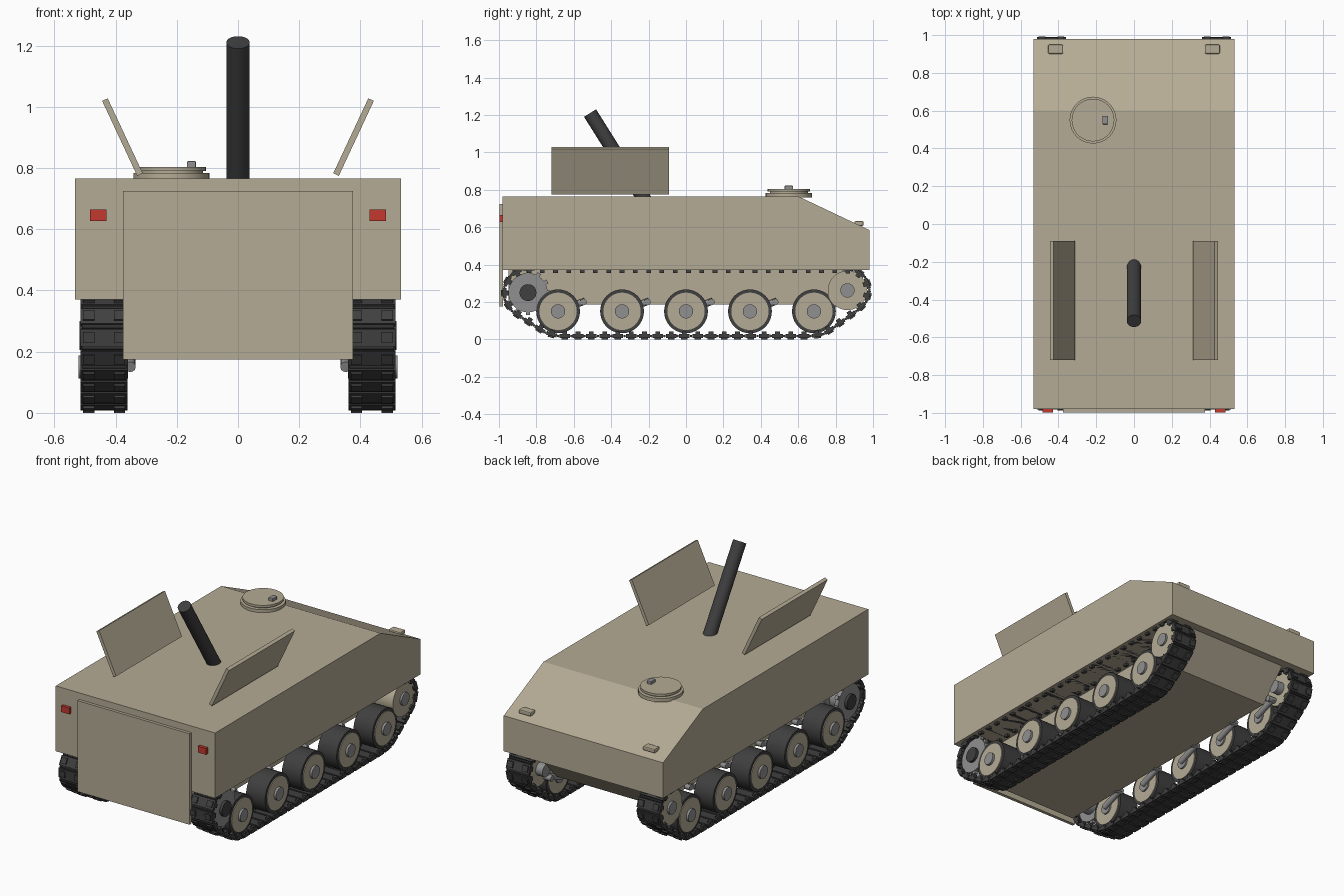
import bpy, bmesh, math
from mathutils import Matrix, Vector
from mathutils.geometry import convex_hull_2d

if "Cube" in bpy.data.objects:
    bpy.data.objects.remove(bpy.data.objects["Cube"])


def material(name, rgb):
    m = bpy.data.materials.new(name)
    m.diffuse_color = (*rgb, 1)
    m.use_nodes = True
    m.node_tree.nodes["Principled BSDF"].inputs["Base Color"].default_value = m.diffuse_color
    return m


TAN = material("tan_paint", (0.46, 0.41, 0.30))
DARK = material("dark_rubber", (0.05, 0.05, 0.05))
STEEL = material("steel", (0.28, 0.28, 0.28))
RED = material("red_lens", (0.55, 0.04, 0.03))


def finish(name, bm, mat, mirror=False, smooth=False, bevel=0):
    bmesh.ops.recalc_face_normals(bm, faces=bm.faces)
    me = bpy.data.meshes.new(name)
    bm.to_mesh(me)
    bm.free()
    ob = bpy.data.objects.new(name, me)
    bpy.context.collection.objects.link(ob)
    me.materials.append(mat)
    if bevel:
        b = ob.modifiers.new("bevel", "BEVEL")
        b.width, b.segments = bevel, 2
    if mirror:
        ob.modifiers.new("mirror", "MIRROR").use_mirror_merge = False
    if smooth:
        bpy.ops.object.select_all(action="DESELECT")
        ob.select_set(True)
        bpy.context.view_layer.objects.active = ob
        bpy.ops.object.shade_smooth_by_angle(angle=math.radians(35))
    return ob


def add_box(bm, c, s, frame=Matrix()):
    bmesh.ops.create_cube(bm, size=1, matrix=frame @ Matrix.Translation(c) @ Matrix.Diagonal((*s, 1)))


def add_rod(bm, a, b, r, seg=32, r2=None):
    a, b = Vector(a), Vector(b)
    rot = (b - a).to_track_quat("Z", "Y").to_matrix().to_4x4()
    bmesh.ops.create_cone(bm, cap_ends=True, segments=seg, radius1=r, radius2=r if r2 is None else r2,
                          depth=(b - a).length, matrix=Matrix.Translation((a + b) / 2) @ rot)


def box(name, c, s, mat, frame=Matrix(), **kw):
    bm = bmesh.new()
    add_box(bm, c, s, frame)
    return finish(name, bm, mat, **kw)


def rod(name, a, b, r, mat, seg=32, r2=None, **kw):
    bm = bmesh.new()
    add_rod(bm, a, b, r, seg, r2)
    return finish(name, bm, mat, smooth=True, **kw)


def slab(name, profile, half, mat):
    """Extrude a side (y, z) profile across x."""
    bm = bmesh.new()
    f = bm.faces.new([bm.verts.new((-half, y, z)) for y, z in profile])
    new = bmesh.ops.extrude_face_region(bm, geom=[f])["geom"]
    bmesh.ops.translate(bm, vec=(2 * half, 0, 0), verts=[v for v in new if isinstance(v, bmesh.types.BMVert)])
    return finish(name, bm, mat)


# Hull
slab("upper_hull", [(-0.98, 0.37), (0.98, 0.37), (0.98, 0.585), (0.6, 0.765), (-0.98, 0.765)], 0.533, TAN)
slab("lower_hull", [(-0.95, 0.187), (0.76, 0.187), (0.93, 0.371), (-0.95, 0.371)], 0.335, TAN)
box("rear_door", (0, -0.988, 0.45), (0.75, 0.02, 0.55), TAN)
box("tail_light", (0.457, -0.988, 0.646), (0.054, 0.02, 0.038), RED, mirror=True)
box("nose_lamp", (0.415, 0.925, 0.62), (0.08, 0.048, 0.025), TAN, mirror=True, bevel=0.006)

# Crew hatch
rod("hatch_ring", (-0.217, 0.55, 0.76), (-0.217, 0.55, 0.783), 0.124, TAN)
rod("hatch_seat", (-0.217, 0.55, 0.783), (-0.217, 0.55, 0.79), 0.102, TAN)
rod("hatch_lid", (-0.217, 0.55, 0.79), (-0.217, 0.55, 0.804), 0.113, TAN)
box("hatch_handle", (-0.152, 0.55, 0.808), (0.03, 0.045, 0.028), STEEL, bevel=0.004)

# Barrel and open roof doors
rod("mortar_barrel", (0, -0.17, 0.665), (0, -0.513, 1.21), 0.038, DARK)
lean = math.atan2(0.115, 0.246)
box("roof_door", (0, 0, 0), (0.02, 0.63, 0.27), TAN, mirror=True,
    frame=Matrix.Translation((0.3775, -0.405, 0.901)) @ Matrix.Rotation(lean, 4, "Y"))

# Road wheels with trailing arms
for i in range(5):
    y, z = 0.342 * (i - 2), 0.15
    rod(f"road_wheel_tyre_{i}", (0.375, y, z), (0.502, y, z), 0.117, DARK, 40, mirror=True)
    rod(f"road_wheel_disc_{i}", (0.370, y, z), (0.507, y, z), 0.1, TAN, 40, mirror=True)
    rod(f"road_wheel_hub_{i}", (0.36, y, z), (0.521, y, z), 0.038, STEEL, 24, mirror=True)
    rod(f"swing_arm_{i}", (0.352, y, z), (0.352, y + 0.145, z + 0.055), 0.018, STEEL, 12, mirror=True)
    rod(f"arm_pivot_{i}", (0.32, y + 0.135, z + 0.05), (0.37, y + 0.135, z + 0.05), 0.018, STEEL, 12, mirror=True)

# Idler
rod("idler_wheel", (0.375, 0.863, 0.262), (0.505, 0.863, 0.262), 0.105, TAN, 40, mirror=True)
rod("idler_hub", (0.33, 0.863, 0.262), (0.517, 0.863, 0.262), 0.038, STEEL, 24, mirror=True)

# Toothed drive sprocket
bm = bmesh.new()
for x in (0.385, 0.475):
    add_rod(bm, (x, -0.845, 0.25), (x + 0.025, -0.845, 0.25), 0.105)
    for k in range(12):
        spin = Matrix.Translation((x + 0.0125, -0.845, 0.25)) @ Matrix.Rotation(math.tau * k / 12, 4, "X")
        add_box(bm, (0, 0, 0.108), (0.02, 0.022, 0.024), spin)
add_rod(bm, (0.33, -0.845, 0.25), (0.48, -0.845, 0.25), 0.06)
finish("drive_sprocket", bm, STEEL, mirror=True, smooth=True)
rod("sprocket_hub", (0.49, -0.845, 0.25), (0.517, -0.845, 0.25), 0.045, DARK, mirror=True)

# Track path: belt stretched around the wheels, walked in equal steps
circles = [(-0.845, 0.25, 0.13), (-0.684, 0.15, 0.132), (0.684, 0.15, 0.132), (0.863, 0.262, 0.118)]
pts = [Vector((y + r * math.cos(a), z + r * math.sin(a))) for y, z, r in circles
       for a in (math.tau * k / 120 for k in range(120))]
loop = [pts[i] for i in convex_hull_2d(pts)]
edges = [(p, loop[(i + 1) % len(loop)]) for i, p in enumerate(loop)]
total = sum((b - a).length for a, b in edges)
if sum(a.x * b.y - a.y * b.x for a, b in edges) < 0:
    edges = [(b, a) for a, b in reversed(edges)]


def along(d):
    d %= total
    for a, b in edges:
        n = (b - a).length
        if d <= n:
            return a.lerp(b, d / n)
        d -= n
    return edges[0][0]


# Track links: plate, outer pads, inner guide lugs and hinge pins
N = 60
pitch = total / N
bm = bmesh.new()
for k in range(N):
    a, b = along(k * pitch), along((k + 1) * pitch)
    t = (b - a).normalized()
    mid = (a + b) / 2
    frame = Matrix(((1, 0, 0, 0.4375), (0, t.x, -t.y, mid.x), (0, t.y, t.x, mid.y), (0, 0, 0, 1)))
    add_box(bm, (0, 0, 0), (0.154, pitch * 0.8, 0.02), frame)
    for s in (-1, 1):
        add_box(bm, (s * 0.05, 0, -0.013), (0.036, pitch * 0.5, 0.01), frame)
        add_box(bm, (s * 0.068, 0, 0.016), (0.018, pitch * 0.35, 0.016), frame)
    add_rod(bm, (0.365, a.x, a.y), (0.51, a.x, a.y), 0.007, 8)
finish("track", bm, DARK, mirror=True)
